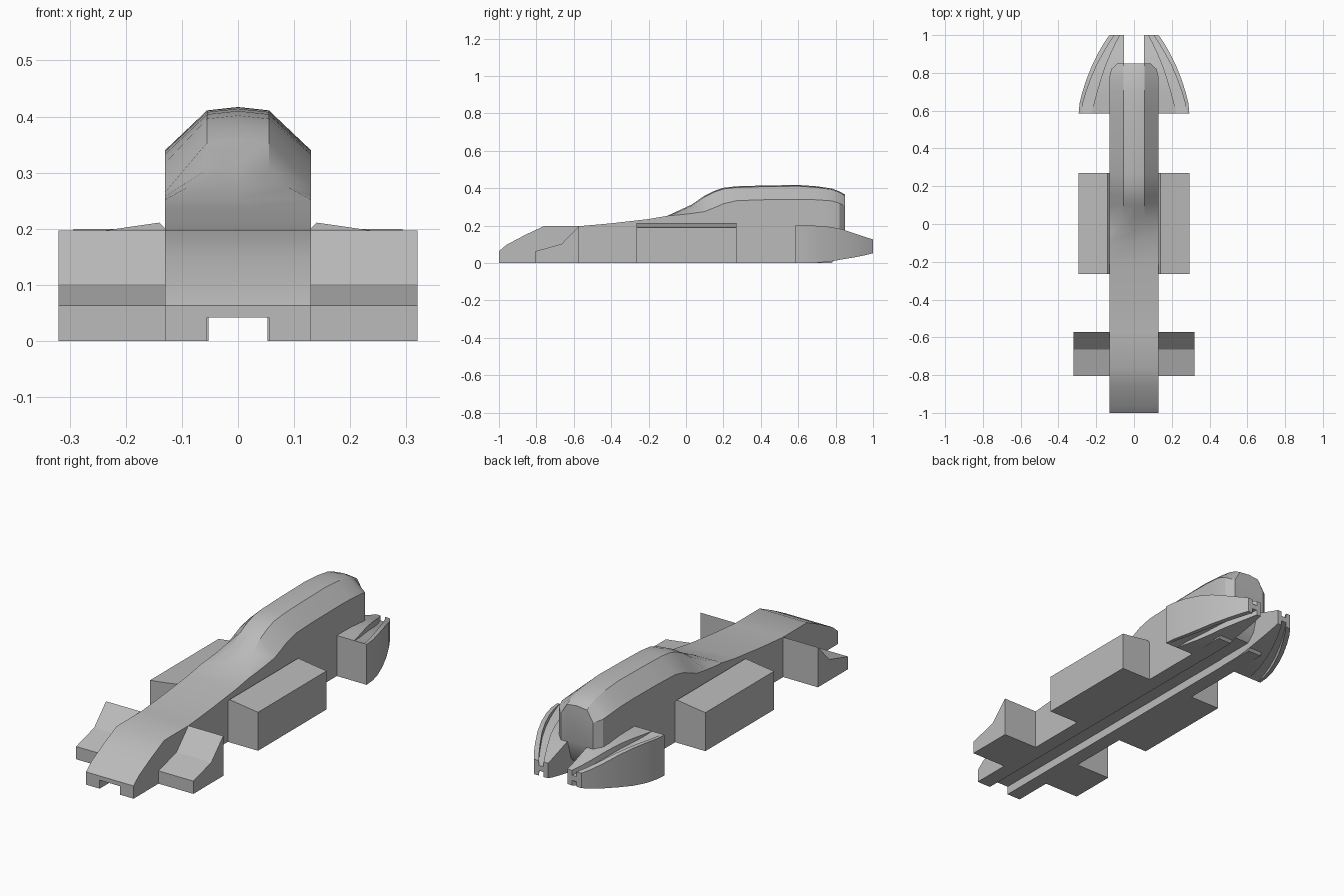
import bpy, bmesh, math

if "Cube" in bpy.data.objects:
    bpy.data.objects.remove(bpy.data.objects["Cube"])

grey = bpy.data.materials.new("plain_grey")
grey.use_nodes = True
colour = (0.5, 0.5, 0.5, 1)
grey.diffuse_color = colour
grey.node_tree.nodes["Principled BSDF"].inputs["Base Color"].default_value = colour


def loft(name, rings, smooth_angle=None):
    """Join closed rings of equal length, cap both ends and tidy."""
    bm = bmesh.new()
    loops = [[bm.verts.new(p) for p in ring] for ring in rings]
    for a, b in zip(loops, loops[1:]):
        for i in range(len(a)):
            j = (i + 1) % len(a)
            bm.faces.new((a[i], a[j], b[j], b[i]))
    bm.faces.new(loops[0])
    bm.faces.new(loops[-1])
    bmesh.ops.remove_doubles(bm, verts=bm.verts, dist=0.0005)
    bmesh.ops.recalc_face_normals(bm, faces=bm.faces)
    mesh = bpy.data.meshes.new(name)
    bm.to_mesh(mesh)
    bm.free()
    mesh.materials.append(grey)
    obj = bpy.data.objects.new(name, mesh)
    bpy.context.collection.objects.link(obj)
    if smooth_angle:
        bpy.ops.object.select_all(action='DESELECT')
        obj.select_set(True)
        bpy.context.view_layer.objects.active = obj
        bpy.ops.object.shade_smooth_by_angle(angle=math.radians(smooth_angle))
    return obj


# Body: a long shell with chamfered shoulders and a channel underneath
W, CHANNEL, DEPTH = 0.13, 0.055, 0.042


def body_ring(y, top, shoulder=None, ridge=W, half=W, base=0):
    edge = top if shoulder is None else top - 0.006
    side = top if shoulder is None else shoulder
    right = [(0, top), (ridge, edge), (half, side), (half, base),
             (CHANNEL, base), (CHANNEL, base + DEPTH)]
    left = [(-x, z) for x, z in right[:0:-1]]
    return [(x, y, z) for x, z in right + left]


nose = [(-1, .063), (-.96, .097), (-.86, .15), (-.76, .197), (-.57, .197),
        (-.4, .212), (-.2, .235), (-.1, .252)]
canopy = [(-.04, .28, .257, .09), (.03, .312, .265, .056), (.1, .36, .275, .055),
          (.15, .385, .295, .055), (.2, .402, .317, .055), (.27, .41, .333, .055),
          (.4, .414, .338, .055), (.6, .417, .34, .055), (.7, .41, .338, .055),
          (.78, .398, .332, .055)]
rings = [body_ring(y, z) for y, z in nose]
rings += [body_ring(*c) for c in canopy]
rings += [body_ring(.82, .383, .32, .055, .12, .04),
          body_ring(.85, .366, .305, .055, .088, .14)]
loft("body", rings, 30)

# Rear pods: stations of y, outer x, bottom, top, groove outer x, groove inner x, depth
stations = [(.585, .293, 0, .2, .28, .225, 0),
            (.64, .288, 0, .2, .27, .212, .012),
            (.7, .273, .001, .199, .253, .196, .02),
            (.77, .25, .008, .193, .228, .175, .026),
            (.84, .222, .02, .179, .198, .152, .03),
            (.91, .187, .032, .155, .16, .122, .028),
            (.96, .158, .042, .138, .13, .098, .026),
            (1, .13, .052, .126, .103, .077, .024)]


def pod_ring(s, y, outer, low, high, g_out, g_in, depth):
    inner = 0.053
    top = [(inner, high), (g_in, high), (g_in, high - depth),
           (g_out, high - depth), (g_out, high), (outer, high)]
    bottom = [(x, low + high - z) for x, z in reversed(top)]
    return [(s * x, y, z) for x, z in top + bottom]


for side, s in (("left", 1), ("right", -1)):
    loft(side + "_rear_pod", [pod_ring(s, *st) for st in stations], 30)

    # Front fairing: wedge profile swept sideways
    wedge = [(-.805, 0), (-.805, .063), (-.665, .102), (-.572, .197), (-.572, 0)]
    loft(side + "_front_fairing",
         [[(s * x, y, z) for y, z in wedge] for x in (.12, .32)])

    # Side pod: box whose top slopes gently outwards
    section = [(.12, 0), (.295, 0), (.295, .19), (.23, .198), (.14, .211), (.12, .19)]
    loft(side + "_side_pod",
         [[(s * x, y, z) for x, z in section] for y in (-.265, .27)])
